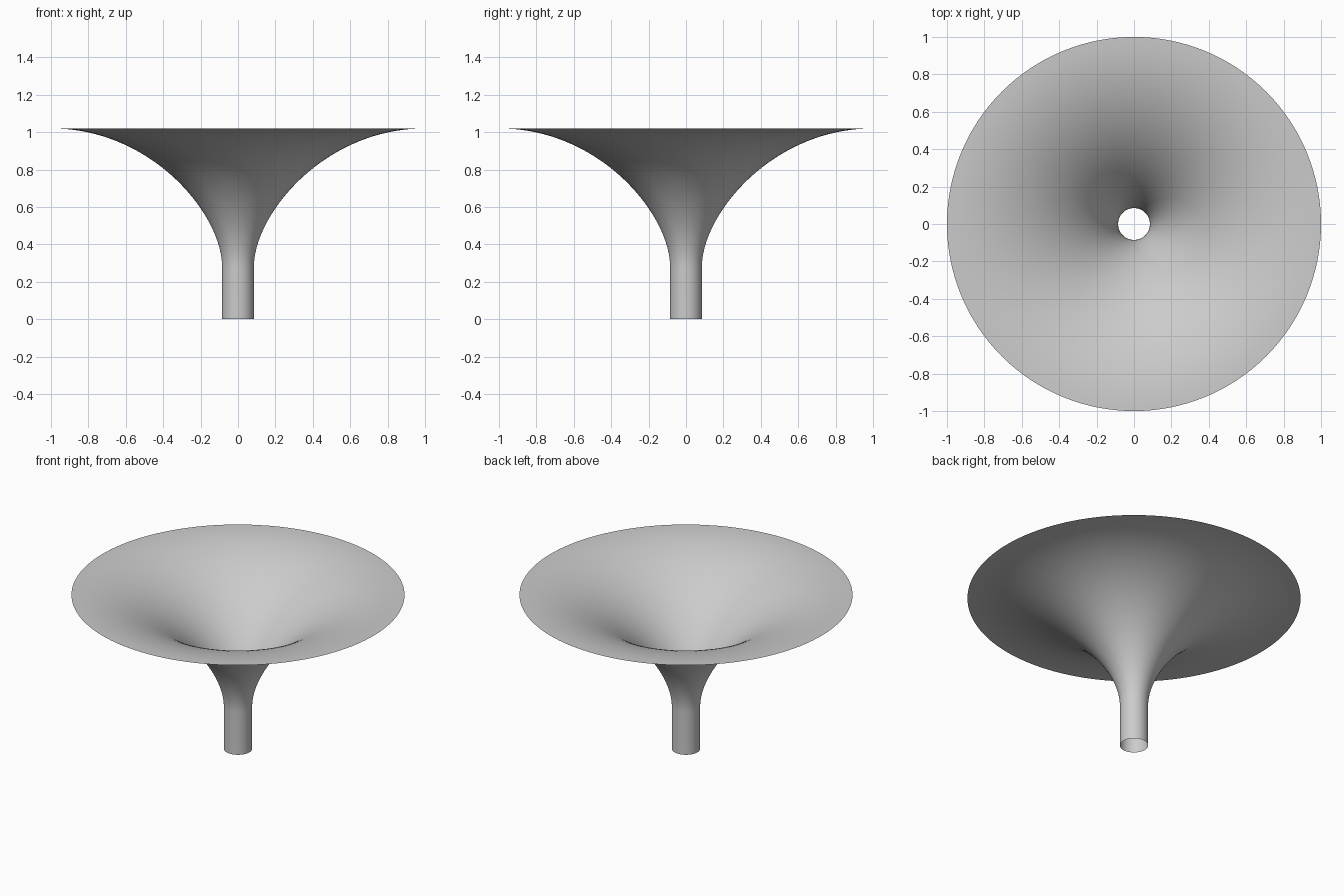
import bpy
import bmesh
import math
from mathutils import Vector
from mathutils.geometry import interpolate_bezier

cube = bpy.data.objects.get("Cube")
if cube:
    bpy.data.objects.remove(cube, do_unlink=True)

# Plain grey material
grey = bpy.data.materials.new("plain_grey")
grey.use_nodes = True
colour = (0.6, 0.6, 0.6, 1)
grey.diffuse_color = colour
grey.node_tree.nodes["Principled BSDF"].inputs["Base Color"].default_value = colour

# Profile: straight spout, then a flare that ends in a flat rim
SPOUT_RADIUS, SPOUT_TOP, HEIGHT = 0.085, 0.28, 1.02
flare = interpolate_bezier(
    Vector((SPOUT_RADIUS, 0, SPOUT_TOP)), Vector((SPOUT_RADIUS, 0, 0.56)),
    Vector((0.46, 0, HEIGHT)), Vector((1, 0, HEIGHT)), 40)
profile = [Vector((SPOUT_RADIUS, 0, 0))] + [Vector(p) for p in flare]

# Spin the profile into an open, single-walled funnel
bm = bmesh.new()
verts = [bm.verts.new(p) for p in profile]
edges = [bm.edges.new(pair) for pair in zip(verts, verts[1:])]
bmesh.ops.spin(bm, geom=verts + edges, cent=(0, 0, 0), axis=(0, 0, 1),
               angle=math.tau, steps=128, use_merge=True)
bmesh.ops.remove_doubles(bm, verts=bm.verts, dist=0.0001)
bmesh.ops.recalc_face_normals(bm, faces=bm.faces)

# Make the inside of the bowl the front side
rim_face = max(bm.faces, key=lambda f: f.calc_center_median().z)
if rim_face.normal.z < 0:
    bmesh.ops.reverse_faces(bm, faces=bm.faces)
for face in bm.faces:
    face.smooth = True

mesh = bpy.data.meshes.new("funnel")
bm.to_mesh(mesh)
bm.free()
mesh.materials.append(grey)
funnel = bpy.data.objects.new("funnel", mesh)
bpy.context.collection.objects.link(funnel)
